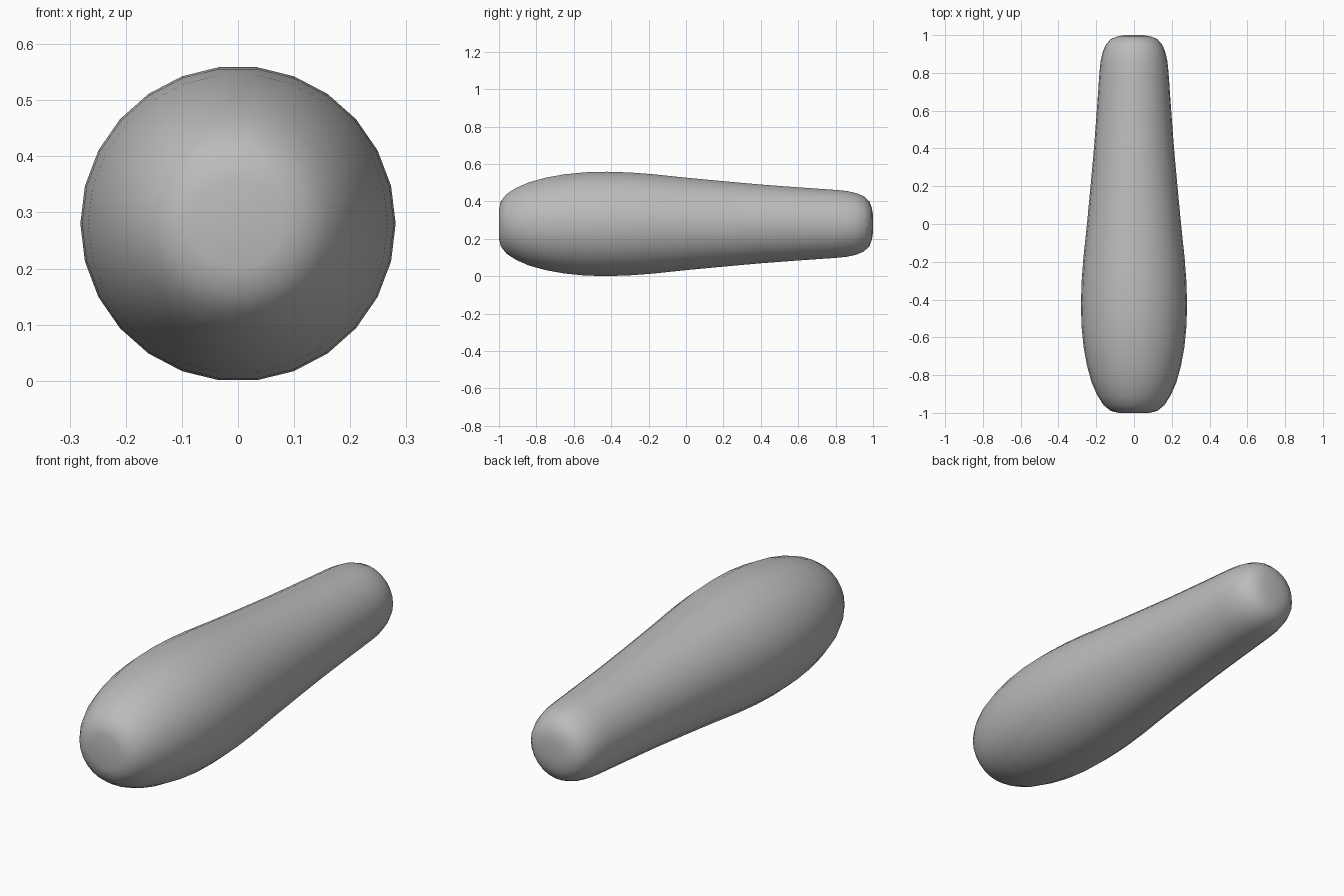
import bpy
import bmesh
from math import cos, sin, tau
from mathutils import Vector

cube = bpy.data.objects.get("Cube")
if cube:
    bpy.data.objects.remove(cube, do_unlink=True)

SIDES = 26
AXIS_HEIGHT = 0.28

# Profile along the length: (y, radius)
PROFILE = [
    (-1.0, 0.08), (-0.99, 0.122), (-0.96, 0.16), (-0.91, 0.193),
    (-0.84, 0.224), (-0.75, 0.249), (-0.65, 0.267), (-0.54, 0.278),
    (-0.42, 0.281), (-0.3, 0.277), (-0.18, 0.268), (0.0, 0.249),
    (0.2, 0.23), (0.4, 0.212), (0.6, 0.197), (0.8, 0.183),
    (0.86, 0.177), (0.91, 0.166), (0.95, 0.149), (0.98, 0.122),
    (0.994, 0.085), (1.0, 0.045),
]

# Plain grey finish
grey = bpy.data.materials.new("plain_grey")
grey.use_nodes = True
color = (0.5, 0.5, 0.5, 1.0)
grey.diffuse_color = color
grey.node_tree.nodes["Principled BSDF"].inputs["Base Color"].default_value = color

# Rounded tapering body, revolved around the long axis
bm = bmesh.new()
rings = []
for y, r in PROFILE:
    rings.append([
        bm.verts.new(Vector((r * cos(tau * i / SIDES), y,
                             AXIS_HEIGHT + r * sin(tau * i / SIDES))))
        for i in range(SIDES)
    ])
for a, b in zip(rings, rings[1:]):
    for i in range(SIDES):
        j = (i + 1) % SIDES
        bm.faces.new((a[i], a[j], b[j], b[i]))

# Flat end caps
bm.faces.new(rings[0])
bm.faces.new(rings[-1])
bmesh.ops.recalc_face_normals(bm, faces=bm.faces)

mesh = bpy.data.meshes.new("tapered_body")
bm.to_mesh(mesh)
bm.free()
mesh.materials.append(grey)
body = bpy.data.objects.new("tapered_body", mesh)
bpy.context.collection.objects.link(body)

# Smooth shading all over
mesh.shade_smooth()
